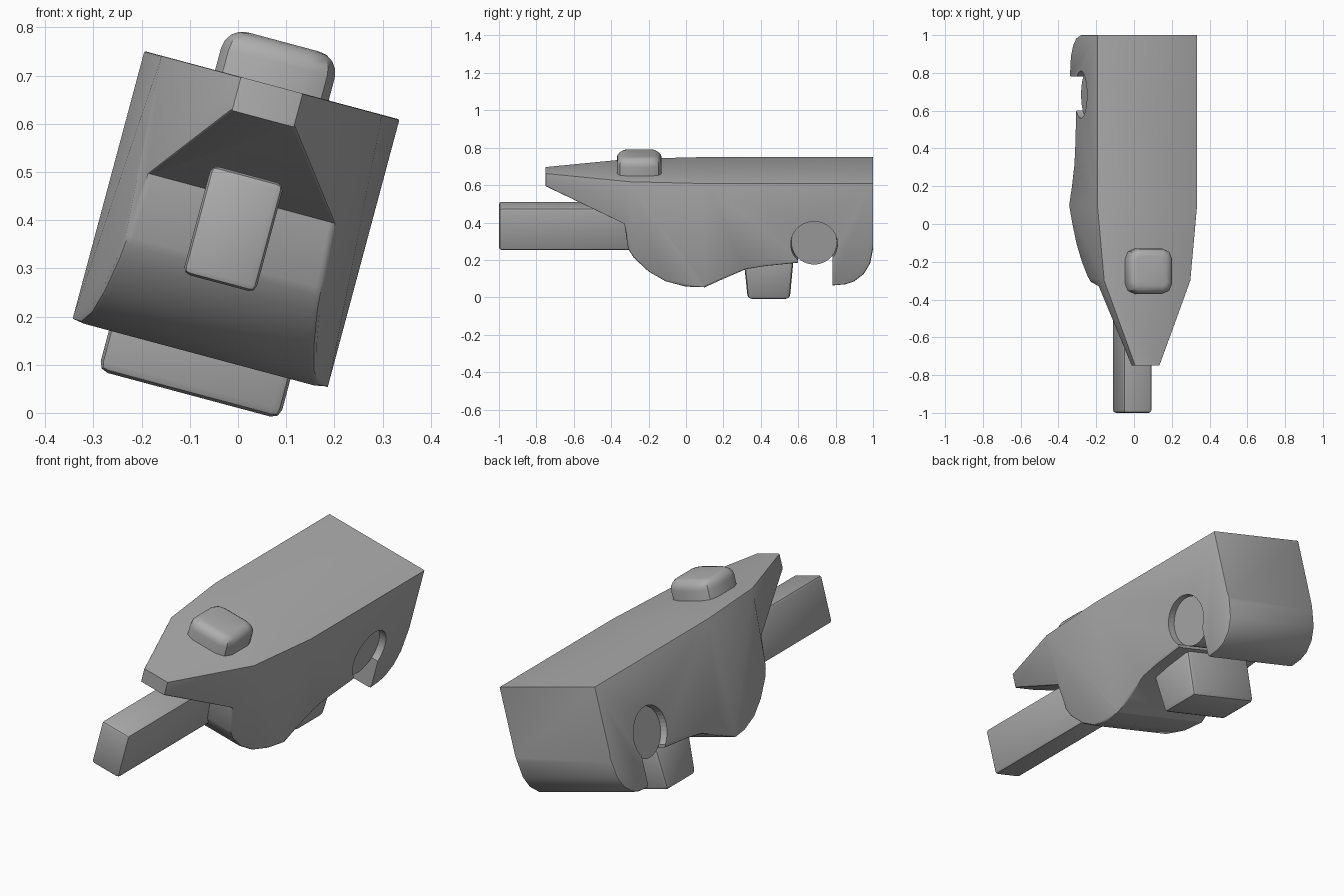
import bpy
import bmesh
import math
from mathutils import Vector

cube = bpy.data.objects.get("Cube")
if cube:
    bpy.data.objects.remove(cube, do_unlink=True)

ROLL = math.radians(15)   # whole model leans about its long axis
MID = -0.108              # centre plane before the lean
parts = []

grey = bpy.data.materials.new("mid grey")
grey.use_nodes = True
grey.diffuse_color = (0.42, 0.42, 0.42, 1)
grey.node_tree.nodes["Principled BSDF"].inputs["Base Color"].default_value = (0.42, 0.42, 0.42, 1)


def finish(name, bm, helper=False):
    bmesh.ops.recalc_face_normals(bm, faces=bm.faces)
    mesh = bpy.data.meshes.new(name)
    bm.to_mesh(mesh)
    bm.free()
    obj = bpy.data.objects.new(name, mesh)
    bpy.context.collection.objects.link(obj)
    mesh.materials.append(grey)
    obj.rotation_euler.y = ROLL
    if helper:
        obj.hide_render = True
        obj.hide_viewport = True
        obj.display_type = 'WIRE'
    else:
        parts.append(obj)
    return obj


def prism(profile, half):
    """Extrude a (y, z) profile sideways about the centre plane."""
    bm = bmesh.new()
    face = bm.faces.new([bm.verts.new((MID - half, y, z)) for y, z in profile])
    new = bmesh.ops.extrude_face_region(bm, geom=[face])["geom"]
    verts = [v for v in new if isinstance(v, bmesh.types.BMVert)]
    bmesh.ops.translate(bm, verts=verts, vec=(2 * half, 0, 0))
    bmesh.ops.recalc_face_normals(bm, faces=bm.faces)
    return bm


def soften(bm, edges, width, segments=2):
    bmesh.ops.bevel(bm, geom=edges, offset=width, segments=segments,
                    profile=0.5, affect='EDGES', clamp_overlap=True)


def cylinder(radius, half, y, z):
    ring = [(y + radius * math.cos(a), z + radius * math.sin(a))
            for a in (math.tau * i / 40 for i in range(40))]
    return prism(ring, half)


def box(y0, y1, z0, z1, half):
    return prism([(y0, z0), (y1, z0), (y1, z1), (y0, z1)], half)


# Body: side profile, narrowed toward the nose
profile = [(-0.75, 0.675), (-0.75, 0.603), (-0.33, 0.432), (-0.31, 0.295),
           (-0.28, 0.245), (-0.2, 0.172), (-0.11, 0.122), (0, 0.096),
           (0.1, 0.1), (0.2, 0.144), (0.32, 0.197), (0.42, 0.214),
           (0.6, 0.233), (0.785, 0.107), (0.85, 0.113), (0.9, 0.13),
           (0.95, 0.17), (0.985, 0.23), (1, 0.31), (1, 0.675)]
body = prism(profile, 0.274)
for cut in (-0.3, 0.1):
    bmesh.ops.bisect_plane(body, geom=body.verts[:] + body.edges[:] + body.faces[:],
                           plane_co=(0, cut, 0), plane_no=(0, 1, 0))


def half_width(y, z):
    if y > 0.1:
        return 0.274
    low = 0.025 if z < 0.45 else 0
    if y > -0.3:
        t = (0.1 - y) / 0.4
        return 0.274 - (0.037 + low) * t
    return 0.067 + 0.17 * (y + 0.75) / 0.45 - low


for v in body.verts:
    side = math.copysign(1, v.co.x - MID)
    v.co.x = MID + side * half_width(v.co.y, v.co.z)
body.normal_update()


def rim_edges(low):
    found = []
    for e in body.edges:
        if len(e.link_faces) == 2 and e.calc_face_angle(0) > 0.9:
            a, b = e.verts
            same_side = (a.co.x - MID) * (b.co.x - MID) > 0
            if same_side and low == (max(a.co.z, b.co.z) < 0.44):
                found.append(e)
    return found


soften(body, rim_edges(True), 0.018)
soften(body, rim_edges(False), 0.008)
body_obj = finish("body", body)

# Hook opening: round seat with a slot below it
PIN_Y, PIN_Z = 0.685, 0.339
cutters = [finish("seat_cutter", cylinder(0.125, 0.5, PIN_Y, PIN_Z), True),
           finish("slot_cutter", box(0.6, 0.782, -0.1, PIN_Z, 0.5), True)]
for cutter in cutters:
    mod = body_obj.modifiers.new(cutter.name, 'BOOLEAN')
    mod.operation = 'DIFFERENCE'
    mod.solver = 'EXACT'
    mod.object = cutter

# Cross pin, set in slightly from both sides
finish("cross_pin", cylinder(0.122, 0.24, PIN_Y, PIN_Z))

# Front bar
bar = box(-1, -0.2, 0.25, 0.483, 0.078)
soften(bar, bar.edges[:], 0.015)
finish("front_bar", bar)

# Foot block, narrower at the bottom
foot = prism([(0.33, 0.01), (0.555, 0.01), (0.578, 0.26), (0.305, 0.26)], 0.195)
soften(foot, foot.edges[:], 0.02)
finish("foot_block", foot)

# Top knob: chamfered corners and a rounded cap
knob = box(-0.37, -0.13, 0.62, 0.768, 0.122)
soften(knob, [e for e in knob.edges
              if abs(e.verts[0].co.z - e.verts[1].co.z) > 0.1], 0.055)
knob.normal_update()
soften(knob, [e for e in knob.edges
              if min(v.co.z for v in e.verts) > 0.76], 0.045, 4)
finish("top_knob", knob)

# Shading
bpy.ops.object.select_all(action='DESELECT')
for obj in parts:
    obj.select_set(True)
bpy.context.view_layer.objects.active = body_obj
bpy.ops.object.shade_smooth_by_angle(angle=math.radians(32))
